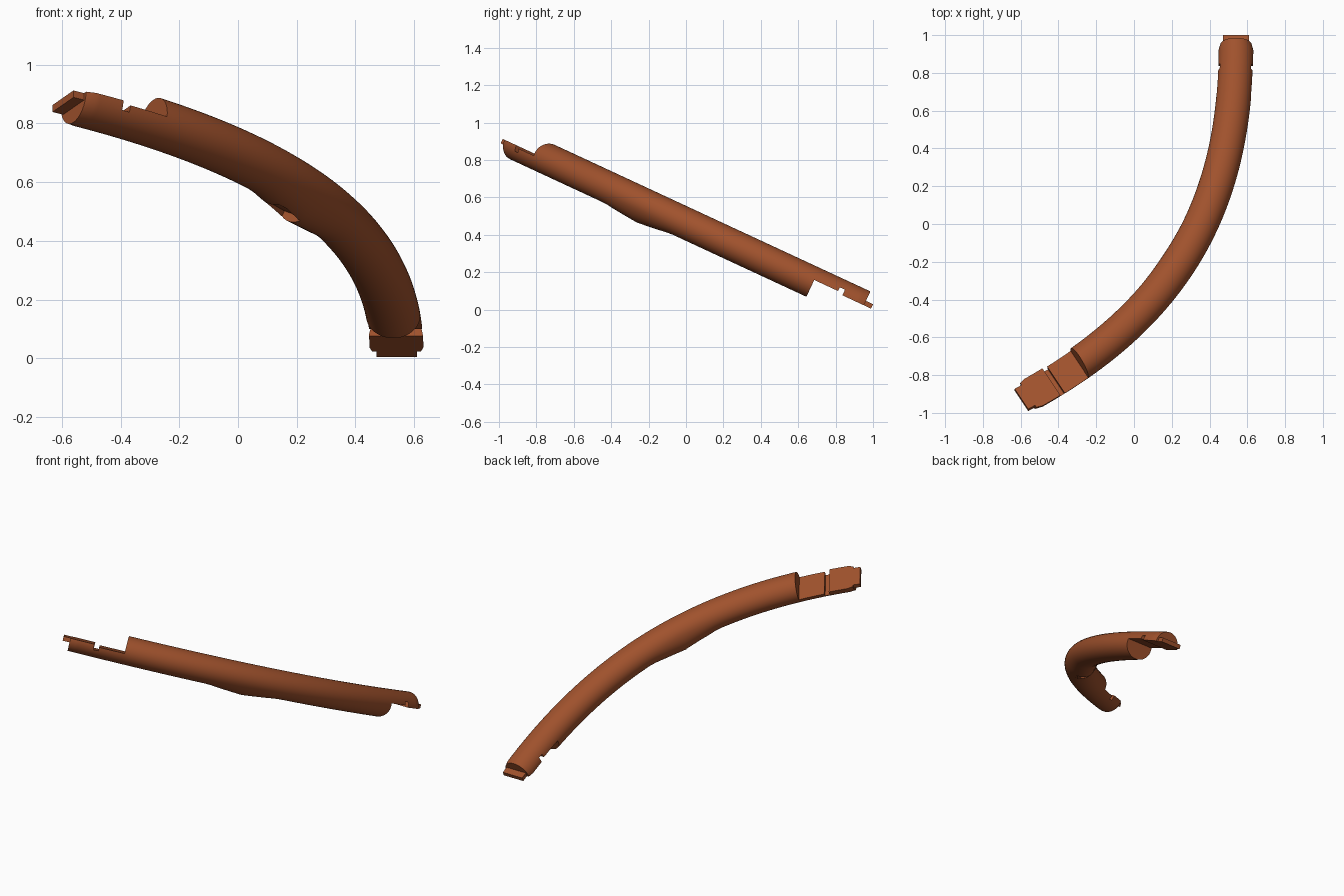
import bpy, bmesh, math
from mathutils import Vector

if "Cube" in bpy.data.objects:
    bpy.data.objects.remove(bpy.data.objects["Cube"])

TILT = math.radians(24.9)
CT, ST = math.cos(TILT), math.sin(TILT)
MID_Z = 0.461
R_SIDE, R_UP, SIDES, STEPS = 0.092, 0.085, 40, 56

wood = bpy.data.materials.new("sienna wood")
wood.diffuse_color = (0.352, 0.084, 0.026, 1)
wood.use_nodes = True
wood.node_tree.nodes["Principled BSDF"].inputs["Base Color"].default_value = wood.diffuse_color

# Centre line as one Bezier in the tilted plane (x, distance down the slope)
P = [Vector((x, y / CT)) for x, y in
     [(0.54, 0.95), (0.54, 0.16), (0.272, -0.449), (-0.56, -0.905)]]


def frame(t):
    u = 1 - t
    pos = P[0]*u**3 + P[1]*3*u*u*t + P[2]*3*u*t*t + P[3]*t**3
    tan = ((P[1]-P[0])*u*u + (P[2]-P[1])*2*u*t + (P[3]-P[2])*t*t).normalized()
    return pos, tan, Vector((tan.y, -tan.x))      # last one points inwards


def place(p, n):
    """Tilted plane point p, raised by n along the plane normal."""
    return Vector((p.x, p.y*CT + n*ST, MID_Z - p.y*ST + n*CT))


def make(name, bm):
    bmesh.ops.recalc_face_normals(bm, faces=bm.faces)
    me = bpy.data.meshes.new(name)
    bm.to_mesh(me)
    bm.free()
    me.materials.append(wood)
    ob = bpy.data.objects.new(name, me)
    bpy.context.collection.objects.link(ob)
    return ob


def prism(name, t, profile, width, lean=0.0):
    """Profile of (along, height) at t, extruded both ways across the beam."""
    pos, tan, side = frame(t)
    c, s = math.cos(lean), math.sin(lean)
    bm = bmesh.new()
    rings = []
    for w in (-width, width):
        rings.append([bm.verts.new(place(pos + tan*a + side*(w*c - h*s), h*c + w*s))
                      for a, h in profile])
    bm.faces.new(rings[0])
    bm.faces.new(rings[1])
    k = len(profile)
    for i in range(k):
        j = (i + 1) % k
        bm.faces.new((rings[0][i], rings[0][j], rings[1][j], rings[1][i]))
    return make(name, bm)


# Curved round beam with a low swelling under the middle
bm = bmesh.new()
rings = []
ts = [0, 0.013] + [i / STEPS for i in range(1, STEPS)] + [0.988, 1]
LEAN = math.radians(30)
NOTCH_T = 0.57
for t in sorted(ts):
    pos, tan, side = frame(t)
    k = 0.9 if t in (0, 1) else 1.0
    swell = 0.028 * max(0, 1 - abs(t - NOTCH_T) / 0.095) ** 0.8
    ring = []
    for i in range(SIDES):
        a = 2 * math.pi * i / SIDES
        b, n = R_SIDE * k * math.cos(a), R_UP * math.sin(a)
        facing = math.cos(a) * math.sin(LEAN) - math.sin(a) * math.cos(LEAN)
        push = swell * max(0, facing)
        ring.append(bm.verts.new(place(pos + side*(b + push*math.sin(LEAN)),
                                       n - push*math.cos(LEAN))))
    rings.append(ring)
for r0, r1 in zip(rings, rings[1:]):
    for i in range(SIDES):
        j = (i + 1) % SIDES
        bm.faces.new((r0[i], r0[j], r1[j], r1[i]))
bm.faces.new(rings[0])
bm.faces.new(rings[-1])
beam = make("curved_beam", bm)


# Stepped half-lap cutter: shoulder, inner flat, groove, outer flat
def lap(name, t, d, up, shoulder, g0, g1):
    pts = [(shoulder, 0.2), (shoulder, -0.014), (g0, -0.014), (g0, -0.036),
           (g1, -0.036), (g1, -0.003), (-0.2, -0.003), (-0.2, 0.2)]
    return prism(name, t, [(a*d, h*up) for a, h in pts], 0.2)


def tongue(name, t, d, up):
    pts = [(0.03, -0.003), (-0.042, -0.003), (-0.042, -0.029), (0.03, -0.029)]
    return prism(name, t, [(a*d, h*up) for a, h in pts], 0.069)


tools = [
    (lap("low_lap_cutter", 0, 1, -1, 0.298, 0.158, 0.127), 'DIFFERENCE'),
    (lap("high_lap_cutter", 1, -1, 1, 0.328, 0.175, 0.145), 'DIFFERENCE'),
    # Brace seat cut into the swelling
    (prism("seat_cutter", NOTCH_T,
           [(0.0, -0.085), (0.0, -0.16), (0.16, -0.16), (0.13, -0.092)],
           0.04, LEAN), 'DIFFERENCE'),
    (tongue("low_tongue", 0, 1, -1), 'UNION'),
    (tongue("high_tongue", 1, -1, 1), 'UNION'),
]
bpy.context.view_layer.objects.active = beam
beam.select_set(True)
for tool, op in tools:
    mod = beam.modifiers.new(tool.name, 'BOOLEAN')
    mod.operation, mod.solver, mod.object = op, 'EXACT', tool
    bpy.ops.object.modifier_apply(modifier=mod.name)
    bpy.data.objects.remove(tool)

bpy.ops.object.shade_smooth_by_angle(angle=math.radians(30))
